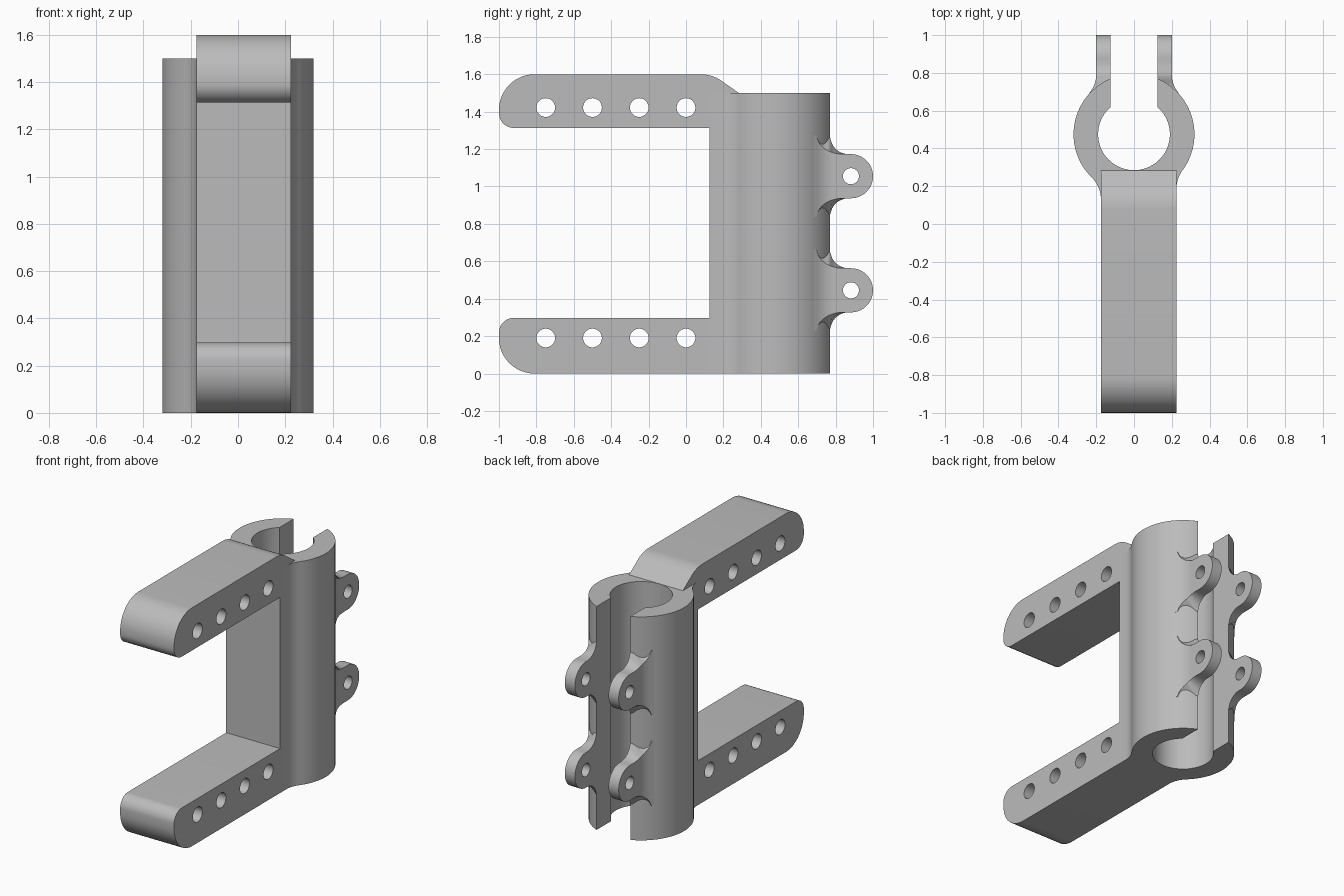
import bpy, bmesh
from math import pi, sin, cos, sqrt, atan2, radians
from mathutils import Vector, Matrix

cube = bpy.data.objects.get("Cube")
if cube:
    bpy.data.objects.remove(cube, do_unlink=True)

grey = bpy.data.materials.new("plain grey")
grey.use_nodes = True
grey.diffuse_color = (0.5, 0.5, 0.5, 1)
grey.node_tree.nodes["Principled BSDF"].inputs["Base Color"].default_value = (0.5, 0.5, 0.5, 1)

LEFT, RIGHT = -0.175, 0.225        # sides of the arms
CY, OUTER, BORE = 0.475, 0.32, 0.19  # clamp tube
SLOT, TOP = 0.125, 1.5
FILLET = 0.163


def finish(bm, name):
    bmesh.ops.recalc_face_normals(bm, faces=bm.faces)
    mesh = bpy.data.meshes.new(name)
    bm.to_mesh(mesh)
    bm.free()
    mesh.materials.append(grey)
    ob = bpy.data.objects.new(name, mesh)
    bpy.context.collection.objects.link(ob)
    return ob


def prism(name, points, offset):
    bm = bmesh.new()
    face = bm.faces.new([bm.verts.new(p) for p in points])
    new = bmesh.ops.extrude_face_region(bm, geom=[face])["geom"]
    bmesh.ops.translate(bm, vec=offset, verts=[v for v in new if isinstance(v, bmesh.types.BMVert)])
    return finish(bm, name)


def drill(ob, holes, radius):
    """Cut round holes along x at each (y, z)."""
    bm = bmesh.new()
    for y, z in holes:
        place = Matrix.Translation((0, y, z)) @ Matrix.Rotation(pi / 2, 4, "Y")
        bmesh.ops.create_cone(bm, cap_ends=True, segments=40, radius1=radius,
                              radius2=radius, depth=2, matrix=place)
    cutter = finish(bm, "hole_cutter")
    cutter.hide_render = True
    mod = ob.modifiers.new("holes", "BOOLEAN")
    mod.object, mod.operation, mod.solver = cutter, "DIFFERENCE", "EXACT"
    bpy.context.view_layer.update()
    evaluated = ob.evaluated_get(bpy.context.evaluated_depsgraph_get())
    ob.data = bpy.data.meshes.new_from_object(evaluated)
    ob.modifiers.clear()
    bpy.data.objects.remove(cutter, do_unlink=True)


def smooth(ob):
    bpy.ops.object.select_all(action="DESELECT")
    ob.select_set(True)
    bpy.context.view_layer.objects.active = ob
    bpy.ops.object.shade_smooth_by_angle(angle=radians(30))


def rounded(corners, steps=12):
    """Polygon from (y, z, radius) corners, rounding where radius > 0."""
    out = []
    for i, (y, z, r) in enumerate(corners):
        p = Vector((y, z))
        a = (Vector(corners[i - 1][:2]) - p).normalized()
        b = (Vector(corners[(i + 1) % len(corners)][:2]) - p).normalized()
        if r == 0:
            out.append(p)
            continue
        half = a.angle(b) / 2
        c = p + (a + b).normalized() * r / sin(half)
        start, end = p + a * r * cos(half) / sin(half) - c, p + b * r * cos(half) / sin(half) - c
        a0 = atan2(start.y, start.x)
        turn = (atan2(end.y, end.x) - a0 + pi) % (2 * pi) - pi
        for k in range(steps + 1):
            t = a0 + turn * k / steps
            out.append(c + r * Vector((cos(t), sin(t))))
    return out


def arc(cx, cy, r, a0, a1, n):
    return [(cx + r * cos(a0 + (a1 - a0) * k / n), cy + r * sin(a0 + (a1 - a0) * k / n), 0)
            for k in range(n + 1)]


# Clamp: slotted tube blending into the flat bridge between the arms
def blend(side):
    """Fillet centre height and the angle where it meets the tube."""
    dx = side + FILLET
    dy = sqrt((OUTER + FILLET) ** 2 - dx * dx)
    return CY - dy, atan2(dy, dx)


ly, la = blend(-LEFT)
ry, ra = blend(RIGHT)
slot_out = atan2(sqrt(OUTER ** 2 - SLOT ** 2), SLOT)
slot_in = atan2(sqrt(BORE ** 2 - SLOT ** 2), SLOT)
profile = [(LEFT, 0.125, 0), (RIGHT, 0.125, 0)]
profile += arc(RIGHT + FILLET, ry, FILLET, pi, pi - ra, 10)
profile += arc(0, CY, OUTER, -ra, slot_out, 36)[1:]
profile += arc(0, CY, BORE, slot_in, -pi - slot_in, 56)
profile += arc(0, CY, OUTER, pi - slot_out, pi + la, 36)
profile += arc(LEFT - FILLET, ly, FILLET, la, 0, 10)[1:]
smooth(prism("clamp_tube", profile, (0, 0, TOP)))

# Arms with rounded tips and a row of holes
lower = [(-1, 0, 0.19), (0.125, 0, 0), (0.125, 0.298, 0), (-1, 0.298, 0.08)]
upper = [(-1, 1.313, 0.08), (0.125, 1.313, 0), (0.125, TOP, 0), (0.283, TOP, 0),
         (0.14, 1.6, 0.19), (-1, 1.6, 0.19)]
for name, corners, z in (("lower_arm", lower, 0.19), ("upper_arm", upper, 1.422)):
    arm = prism(name, [(LEFT, p.x, p.y) for p in rounded(corners)], (RIGHT - LEFT, 0, 0))
    drill(arm, [(-0.25 * k, z) for k in range(4)], 0.05)
    smooth(arm)

# Bolt lugs: rounded ears whose roots flare into the tube
LUG_Y, LUG_R = 0.882, 0.118


def half_height(y, root, reach):
    if y > LUG_Y:
        return sqrt(max(LUG_R ** 2 - (y - LUG_Y) ** 2, 1e-6))
    t = min(max((root + reach - y) / reach, 0), 1)
    return LUG_R + 0.1 * (1 - sqrt(1 - t * t))


def outer_x(y):
    tube = sqrt(OUTER ** 2 - (y - CY) ** 2) if y < CY + OUTER else 0
    flare = 0.2 + 3.8 * max(0.79 - y, 0) ** 2
    return min(flare, tube - 0.002) if y < 0.685 else flare


stations = [0.66 + (LUG_Y - 0.66) * k / 24 for k in range(25)]
stations += [LUG_Y + LUG_R * sin(pi / 2 * k / 14) for k in range(1, 15)]
for side, label in ((1, "left"), (-1, "right")):
    for z, level in ((0.445, "lower"), (1.055, "upper")):
        bm = bmesh.new()
        rings = []
        for y in stations:
            hi, ho, x = half_height(y, 0.77, 0.1), half_height(y, 0.7, 0.14), outer_x(y)
            rings.append([bm.verts.new((side * px, y, z + pz)) for px, pz in
                          ((SLOT, -hi), (x, -ho), (x, ho), (SLOT, hi))])
        for a, b in zip(rings, rings[1:]):
            for k in range(4):
                n = (k + 1) % 4
                bm.faces.new((a[k], a[n], b[n], b[k]))
        bm.faces.new(rings[0])
        bm.faces.new(rings[-1])
        lug = finish(bm, f"{level}_{label}_lug")
        drill(lug, [(LUG_Y, z)], 0.043)
        smooth(lug)
